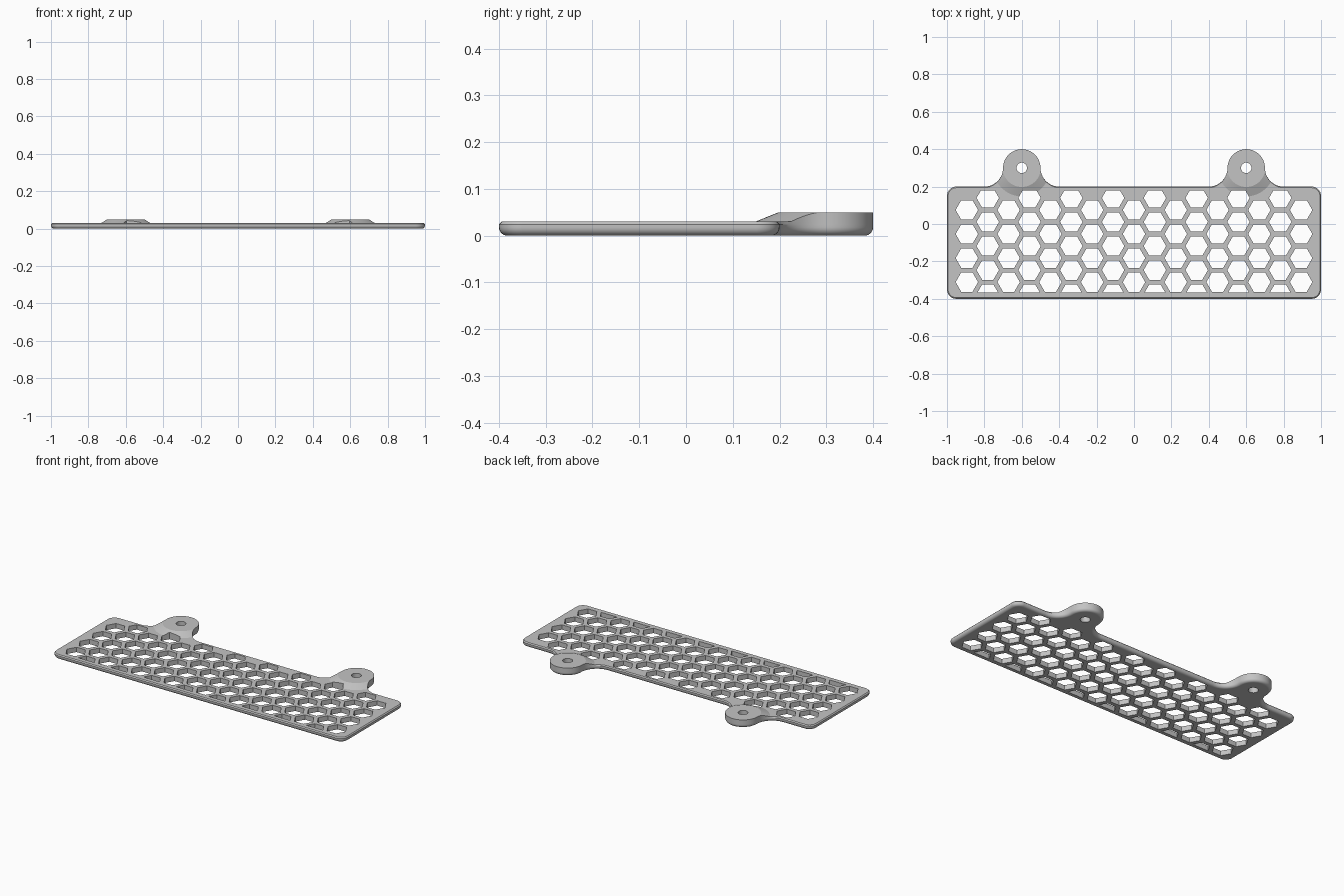
import bpy, bmesh
from math import sin, cos, pi, radians, sqrt, hypot
from mathutils import Vector

if "Cube" in bpy.data.objects:
    bpy.data.objects.remove(bpy.data.objects["Cube"])

PLATE_TOP, TAB_TOP = 0.03, 0.05
TAB_X, TAB_Y, TAB_R = 0.6, 0.3, 0.1


def arc(cx, cy, r, a0, a1, n):
    angles = [radians(a0 + (a1 - a0) * i / n) for i in range(n + 1)]
    return [Vector((cx + r * cos(a), cy + r * sin(a))) for a in angles]


def new_object(name, bm):
    bmesh.ops.recalc_face_normals(bm, faces=bm.faces)
    mesh = bpy.data.meshes.new(name)
    bm.to_mesh(mesh)
    bm.free()
    obj = bpy.data.objects.new(name, mesh)
    bpy.context.collection.objects.link(obj)
    return obj


def loft(bm, rings):
    """Skin a stack of closed rings and cap both ends."""
    rows = [[bm.verts.new(p) for p in ring] for ring in rings]
    n = len(rows[0])
    for low, high in zip(rows, rows[1:]):
        for i in range(n):
            j = (i + 1) % n
            bm.faces.new((low[i], low[j], high[j], high[i]))
    bm.faces.new(rows[0][::-1])
    bm.faces.new(rows[-1])


def prism(bm, points, z0, z1):
    loft(bm, [[(x, y, z) for x, y in points] for z in (z0, z1)])


def cut(target, cutter):
    cutter.hide_render = True
    mod = target.modifiers.new("cut", "BOOLEAN")
    mod.operation = "DIFFERENCE"
    mod.solver = "EXACT"
    mod.object = cutter
    bpy.context.view_layer.objects.active = target
    bpy.ops.object.modifier_apply(modifier=mod.name)
    bpy.data.objects.remove(cutter)


# Outline: rounded plate with two ear tabs blended in by fillets
half = (arc(0.95, -0.35, 0.05, -90, 0, 8) + arc(0.95, 0.15, 0.05, 0, 90, 8)
        + arc(0.8, TAB_Y, 0.1, 270, 180, 12)
        + arc(TAB_X, TAB_Y, TAB_R, 0, 180, 32)[1:]
        + arc(0.4, TAB_Y, 0.1, 0, -90, 12)[1:])
outline = half + [Vector((-p.x, p.y)) for p in reversed(half)]

normals, chamfers = [], []
for i, p in enumerate(outline):
    a = (p - outline[i - 1]).normalized()
    b = (outline[(i + 1) % len(outline)] - p).normalized()
    t = (a + b).normalized()
    normals.append(Vector((t.y, -t.x)))
    d = hypot(abs(p.x) - TAB_X, p.y - TAB_Y)
    chamfers.append(0.007 * min(1, max(0, (d - 0.13) / 0.08)))


def inset_ring(z, amounts):
    ring = []
    for p, n, d in zip(outline, normals, amounts):
        q = p - n * d
        ring.append((q.x, q.y, z))
    return ring


# Body: rounded underside, lightly eased plate rim
R = 0.018
rings = []
for i in range(7):
    a = pi / 2 * i / 6
    rings.append(inset_ring(R - R * cos(a), [R - R * sin(a)] * len(outline)))
rings.append(inset_ring(0.024, [0] * len(outline)))
rings.append(inset_ring(0.031, chamfers))
rings.append(inset_ring(0.06, chamfers))
bm = bmesh.new()
loft(bm, rings)
body = new_object("mesh_plate", bm)

# Top trimmer: slab with conical wells that leave the raised tabs and ramps
bm = bmesh.new()
prism(bm, [(-1.2, -0.6), (1.2, -0.6), (1.2, 0.6), (-1.2, 0.6)], PLATE_TOP, 0.1)
trimmer = new_object("top_trimmer", bm)
bm = bmesh.new()
for s in (-1, 1):
    loft(bm, [[(p.x, p.y, z) for p in arc(s * TAB_X, TAB_Y, r, 0, 360, 64)[:-1]]
              for r, z in ((0.177, 0.02), (0.102, TAB_TOP))])
cut(trimmer, new_object("tab_wells", bm))
cut(body, trimmer)

# Honeycomb openings, clipped to the plate border
HEX_R, PITCH, COLUMN = 0.06, 0.1285, 0.1117
Y_MIN, Y_MAX = -0.367, 0.18
bm = bmesh.new()
for col in range(-8, 9):
    odd = col % 2
    for row in range(4 + odd):
        cy = 0.075 + odd * PITCH / 2 - row * PITCH
        points = []
        for k in range(6):
            y = min(Y_MAX, max(Y_MIN, cy + HEX_R * sin(k * pi / 3)))
            side = 1 if cos(k * pi / 3) > 0 else -1
            x = col * COLUMN + side * (HEX_R - abs(y - cy) / sqrt(3))
            q = Vector((x, y))
            if all((q - o).length > 0.001 for o in points):
                points.append(q)
        prism(bm, points, -0.05, 0.1)

# Screw holes in the tabs
for s in (-1, 1):
    prism(bm, arc(s * TAB_X, TAB_Y, 0.028, 0, 360, 32)[:-1], -0.05, 0.1)
cut(body, new_object("hole_cutter", bm))

# Material and shading
grey = bpy.data.materials.new("light_grey")
grey.use_nodes = True
colour = (0.55, 0.55, 0.55, 1)
grey.diffuse_color = colour
grey.node_tree.nodes["Principled BSDF"].inputs["Base Color"].default_value = colour
body.data.materials.clear()
body.data.materials.append(grey)
for poly in body.data.polygons:
    poly.material_index = 0

bpy.ops.object.select_all(action="DESELECT")
body.select_set(True)
bpy.context.view_layer.objects.active = body
bpy.ops.object.shade_smooth_by_angle(angle=radians(20))
weighted = body.modifiers.new("even_shading", "WEIGHTED_NORMAL")
weighted.keep_sharp = True
